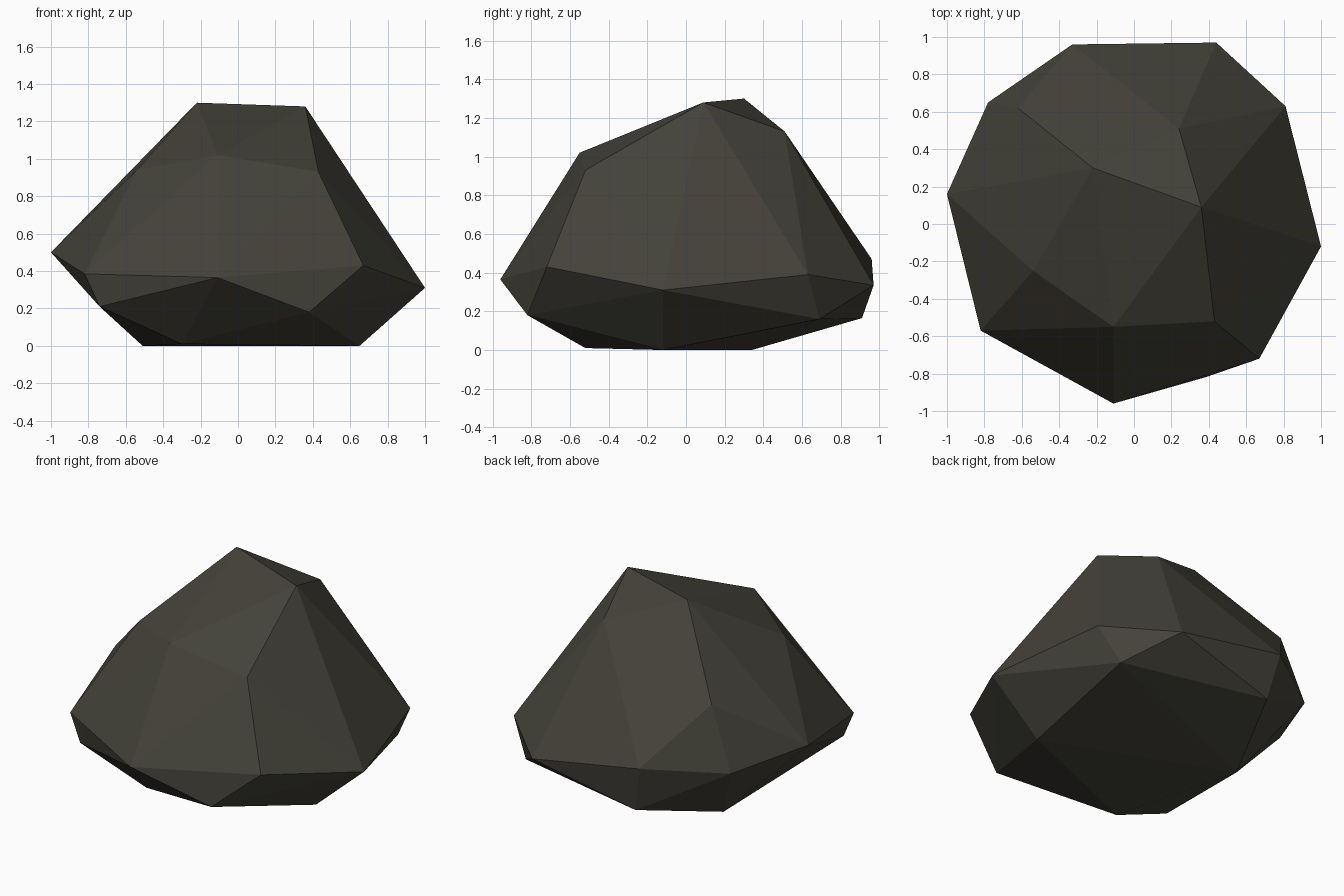
import bpy, bmesh

if "Cube" in bpy.data.objects:
    bpy.data.objects.remove(bpy.data.objects["Cube"])

# Corner points of the faceted boulder, ring by ring
crown = [(-.22, .30, 1.30), (.36, .09, 1.28), (.24, .51, 1.13)]
shoulder = [(-.11, -.55, 1.02), (.43, -.52, .93), (-.54, -.25, .94), (-.62, .62, .84)]
girdle = [(-1, .16, .50), (-.82, -.57, .385), (-.11, -.96, .365), (.67, -.72, .43),
          (1, -.12, .31), (.81, .63, .39), (.44, .97, .335), (-.33, .96, .47),
          (-.78, .65, .44)]
underside = [(-.74, -.58, .21), (.38, -.82, .18), (.68, .69, .16), (-.27, .91, .165)]
base = [(-.51, .34, 0), (.65, -.12, 0), (-.30, -.52, .01)]

# Chiselled rock: the convex hull of the rings
bm = bmesh.new()
for co in crown + shoulder + girdle + underside + base:
    bm.verts.new(co)
hull = bmesh.ops.convex_hull(bm, input=bm.verts[:])
loose = [v for v in bm.verts if not v.link_faces]
bmesh.ops.delete(bm, geom=loose, context='VERTS')
bmesh.ops.recalc_face_normals(bm, faces=bm.faces[:])
mesh = bpy.data.meshes.new("boulder")
bm.to_mesh(mesh)
bm.free()

# Dark grey-brown stone
stone = bpy.data.materials.new("dark stone")
stone.diffuse_color = (0.058, 0.055, 0.042, 1)
stone.use_nodes = True
stone.node_tree.nodes["Principled BSDF"].inputs["Base Color"].default_value = stone.diffuse_color
mesh.materials.append(stone)

rock = bpy.data.objects.new("boulder", mesh)
bpy.context.collection.objects.link(rock)
